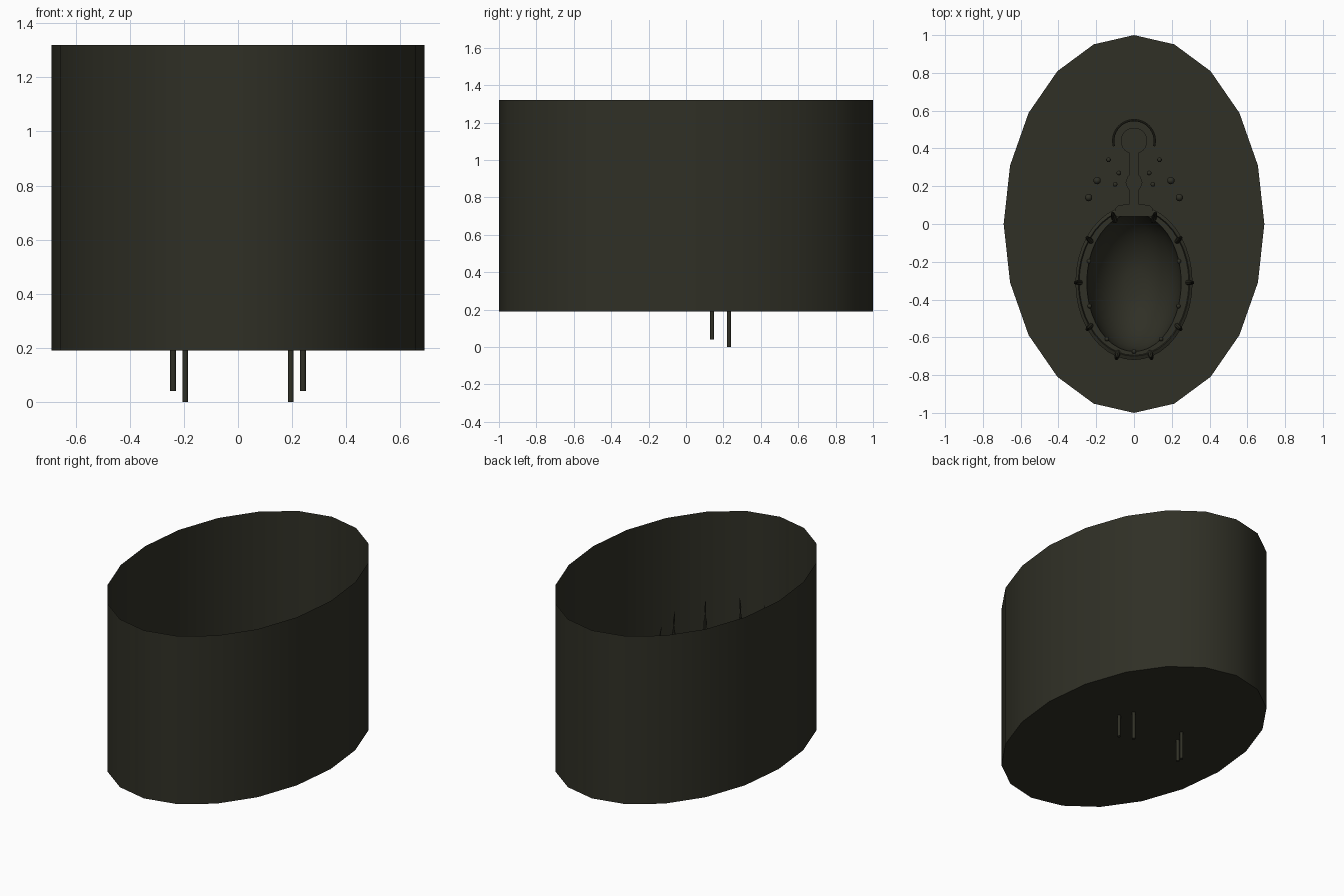
import bpy, bmesh, math
from mathutils import Vector

if "Cube" in bpy.data.objects:
    bpy.data.objects.remove(bpy.data.objects["Cube"])

olive = bpy.data.materials.new("dark_olive")
olive.diffuse_color = (0.029, 0.029, 0.019, 1)
olive.use_nodes = True
olive.node_tree.nodes["Principled BSDF"].inputs["Base Color"].default_value = olive.diffuse_color

CY = -0.31          # bowl centre in y
RIM = 0.60          # rim and walkway height


def finish(name, bm, angle=40, normals=True):
    if normals:
        bmesh.ops.recalc_face_normals(bm, faces=bm.faces)
    me = bpy.data.meshes.new(name)
    bm.to_mesh(me)
    bm.free()
    ob = bpy.data.objects.new(name, me)
    bpy.context.collection.objects.link(ob)
    me.materials.append(olive)
    bpy.ops.object.select_all(action='DESELECT')
    ob.select_set(True)
    bpy.context.view_layer.objects.active = ob
    bpy.ops.object.shade_smooth_by_angle(angle=math.radians(angle))
    return ob


def ring(bm, rx, ry, z, n, cy=0.0):
    return [bm.verts.new((rx * math.cos(2 * math.pi * i / n),
                          cy + ry * math.sin(2 * math.pi * i / n), z)) for i in range(n)]


def bridge(bm, a, b):
    n = len(a)
    for i in range(n):
        bm.faces.new((a[i], a[(i + 1) % n], b[(i + 1) % n], b[i]))


def tube(bm, path, radii, n=8):
    """Round tube through points, one radius per point."""
    pts = [Vector(p) for p in path]
    loops = []
    for i, p in enumerate(pts):
        t = (pts[min(i + 1, len(pts) - 1)] - pts[max(i - 1, 0)]).normalized()
        q = t.to_track_quat('Z', 'Y')
        loops.append([bm.verts.new(p + q @ Vector((radii[i] * math.cos(2 * math.pi * k / n),
                                                   radii[i] * math.sin(2 * math.pi * k / n), 0)))
                      for k in range(n)])
    for a, b in zip(loops, loops[1:]):
        bridge(bm, a, b)
    bm.faces.new(loops[0])
    bm.faces.new(loops[-1])


# outer wall, open at the top, with the flat floor
bm = bmesh.new()
low = ring(bm, 0.69, 1.0, 0.19, 20)
high = ring(bm, 0.69, 1.0, 1.32, 20)
bridge(bm, low, high)
bm.faces.new(low[::-1])
finish("outer_wall", bm, normals=False)

# oval bowl: skirt, stepped rim, hollow inside
bm = bmesh.new()
profile = [(0.31, 0.41, 0.19), (0.31, 0.41, RIM), (0.295, 0.39, RIM + 0.01), (0.29, 0.385, RIM),
           (0.25, 0.365, RIM)]
for k in range(1, 8):
    a = k / 8 * math.pi / 2
    profile.append((0.25 * math.cos(a), 0.365 * math.cos(a), RIM - 0.3 * math.sin(a)))
loops = [ring(bm, rx, ry, z, 40, CY) for rx, ry, z in profile]
for a, b in zip(loops, loops[1:]):
    bridge(bm, a, b)
bm.faces.new(loops[-1])
finish("bowl", bm)

# walkway from the round landing to the bowl
bm = bmesh.new()
half = [(0.10, 0.04), (0.10, 0.08), (0.08, 0.10), (0.025, 0.105), (0.025, 0.18)]
half += [(0.045 * math.cos(math.radians(t)), 0.22 + 0.045 * math.sin(math.radians(t)))
         for t in (-40, 0, 40)]
half += [(0.025, 0.26), (0.025, 0.375)]
half += [(0.07 * math.cos(math.radians(t)), 0.44 + 0.07 * math.sin(math.radians(t)))
         for t in range(-60, 80, 15)]
outline = half + [(-x, y) for x, y in reversed(half)]
face = bm.faces.new([bm.verts.new((x, y, RIM + 0.012)) for x, y in outline])
ext = bmesh.ops.extrude_face_region(bm, geom=[face])
bmesh.ops.translate(bm, verts=[v for v in ext["geom"] if isinstance(v, bmesh.types.BMVert)],
                    vec=(0, 0, -0.05))
bmesh.ops.triangulate(bm, faces=[f for f in bm.faces if len(f.verts) > 4])
finish("walkway", bm)

# curved rail around the landing
bm = bmesh.new()
arc = [math.radians(t) for t in range(-15, 196, 10)]
tube(bm, [(0.11 * math.cos(t), 0.44 + 0.11 * math.sin(t), RIM + 0.01) for t in arc],
     [0.006] * len(arc))
finish("landing_rail", bm)

# curved spikes standing on the rim
bm = bmesh.new()
for x, y in [(0.30, -0.31), (0.24, -0.55), (0.09, -0.70), (0.24, -0.08), (0.11, 0.045)]:
    for s in (-1, 1):
        path = [(s * x * k, CY + (y - CY) * k, z) for k, z in
                [(0.92, 0.57), (1.0, 0.64), (1.03, 0.72), (1.025, 0.80), (1.0, 0.865)]]
        tube(bm, path, [0.014, 0.013, 0.010, 0.006, 0.001])
finish("rim_spikes", bm)

# small studs on the inner edge
bm = bmesh.new()
for t in (-90, -55, -20, 18, -125, -160, 162):
    a = math.radians(t)
    r = bmesh.ops.create_uvsphere(bm, u_segments=10, v_segments=6, radius=0.012)
    bmesh.ops.translate(bm, verts=r["verts"],
                        vec=(0.25 * math.cos(a), CY + 0.365 * math.sin(a), RIM))
finish("bowl_studs", bm)

# posts beside the walkway, the four large ones reaching below the floor
bm = bmesh.new()
for x, y, r, z0, z1 in [(0.195, 0.23, 0.011, 0.0, 0.62), (0.24, 0.14, 0.011, 0.04, 0.62),
                        (0.135, 0.34, 0.007, 0.19, 0.62), (0.08, 0.27, 0.007, 0.19, 0.62),
                        (0.10, 0.21, 0.007, 0.19, 0.62)]:
    for s in (-1, 1):
        tube(bm, [(s * x, y, z0), (s * x, y, z1)], [r, r], 10)
        b = bmesh.ops.create_uvsphere(bm, u_segments=10, v_segments=6, radius=r * 1.8)
        bmesh.ops.translate(bm, verts=b["verts"], vec=(s * x, y, z1))
finish("posts", bm)
